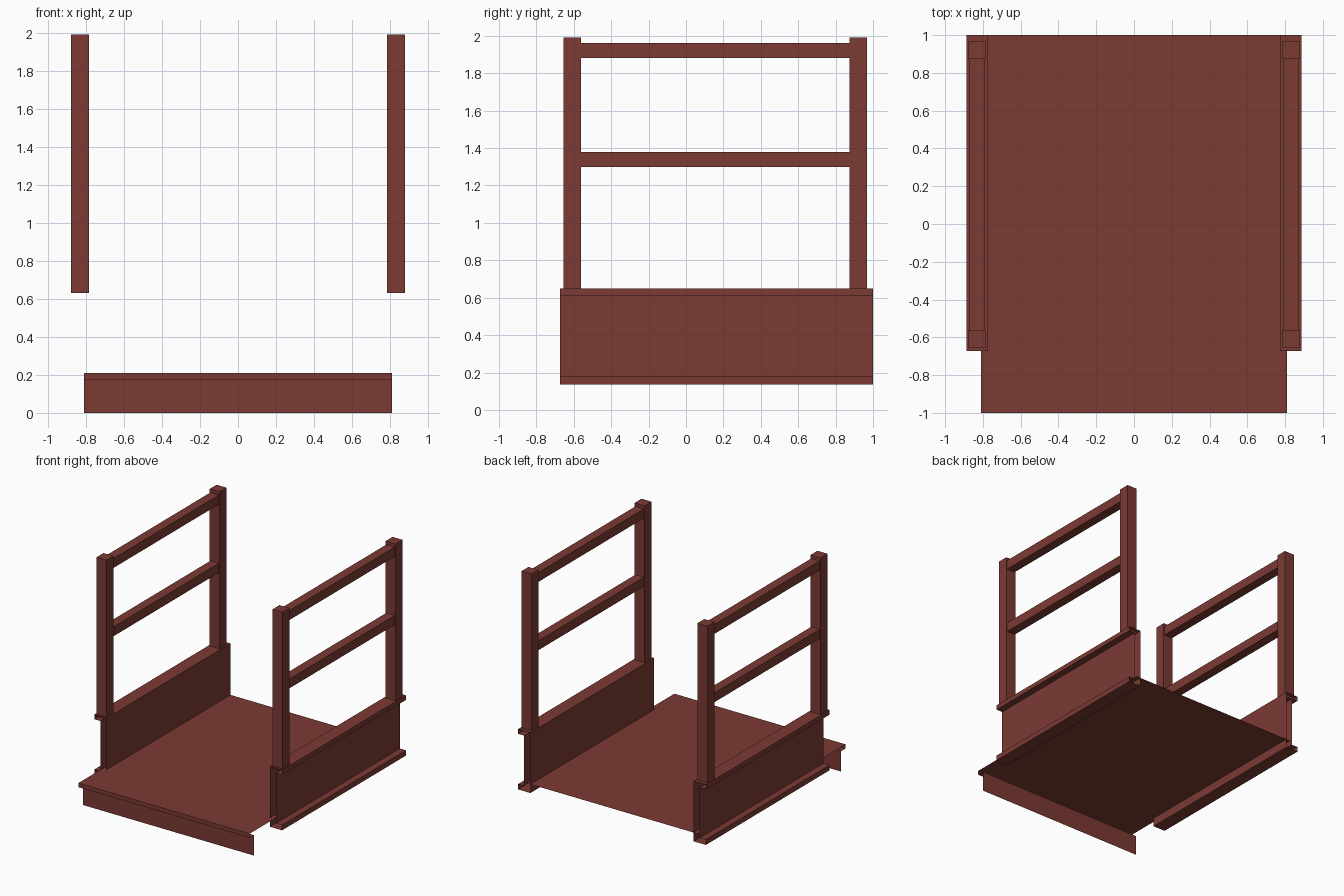
import bpy
import bmesh
from mathutils import Vector

if "Cube" in bpy.data.objects:
    bpy.data.objects.remove(bpy.data.objects["Cube"])

paint = bpy.data.materials.new("red_brown_paint")
paint.diffuse_color = (0.2, 0.042, 0.034, 1)
paint.use_nodes = True
paint.node_tree.nodes["Principled BSDF"].inputs["Base Color"].default_value = paint.diffuse_color


def finish(name, bm):
    mesh = bpy.data.meshes.new(name)
    bm.to_mesh(mesh)
    bm.free()
    mesh.materials.append(paint)
    ob = bpy.data.objects.new(name, mesh)
    bpy.context.collection.objects.link(ob)
    return ob


def box(name, lo, hi):
    bm = bmesh.new()
    bmesh.ops.create_cube(bm, size=1)
    lo, hi = Vector(lo), Vector(hi)
    bmesh.ops.scale(bm, vec=hi - lo, verts=bm.verts)
    bmesh.ops.translate(bm, vec=(lo + hi) / 2, verts=bm.verts)
    return finish(name, bm)


def sheet(name, points, sweep, closed):
    """Sweep a profile into an open-ended sheet shell."""
    bm = bmesh.new()
    a = [bm.verts.new(p) for p in points]
    b = [bm.verts.new(Vector(p) + Vector(sweep)) for p in points]
    n = len(points)
    for i in range(n if closed else n - 1):
        j = (i + 1) % n
        bm.faces.new((a[i], a[j], b[j], b[i]))
    if closed:
        bmesh.ops.recalc_face_normals(bm, faces=bm.faces)
    return finish(name, bm)


# Deck sheet with a front lip and a recessed apron plate, open at the sides
deck_profile = [(1, 0.21), (-1, 0.21), (-1, 0.175), (-0.94, 0.175), (-0.94, 0)]
sheet("deck_and_apron", [(-0.81, y, z) for y, z in deck_profile],
      (1.62, 0, 0), False)

# Channel girders: flat inner face, flanges pointing outwards, open ends
girder_profile = [(0.772, 0.135), (0.888, 0.135), (0.888, 0.18), (0.83, 0.18),
                  (0.83, 0.61), (0.888, 0.61), (0.888, 0.65), (0.772, 0.65)]

for side, s in (("left", -1), ("right", 1)):
    sheet(f"{side}_girder", [(s * x, -0.673, z) for x, z in girder_profile],
          (0, 1.673, 0), True)
    c = s * 0.832
    # Railing posts
    for end, y in (("front", -0.608), ("back", 0.92)):
        box(f"{side}_{end}_post", (c - 0.047, y - 0.047, 0.63),
            (c + 0.047, y + 0.047, 1.99))
    # Horizontal rails between the posts
    for level, z in (("middle", 1.338), ("top", 1.922)):
        box(f"{side}_{level}_rail", (c - 0.04, -0.561, z - 0.04),
            (c + 0.04, 0.873, z + 0.04))
